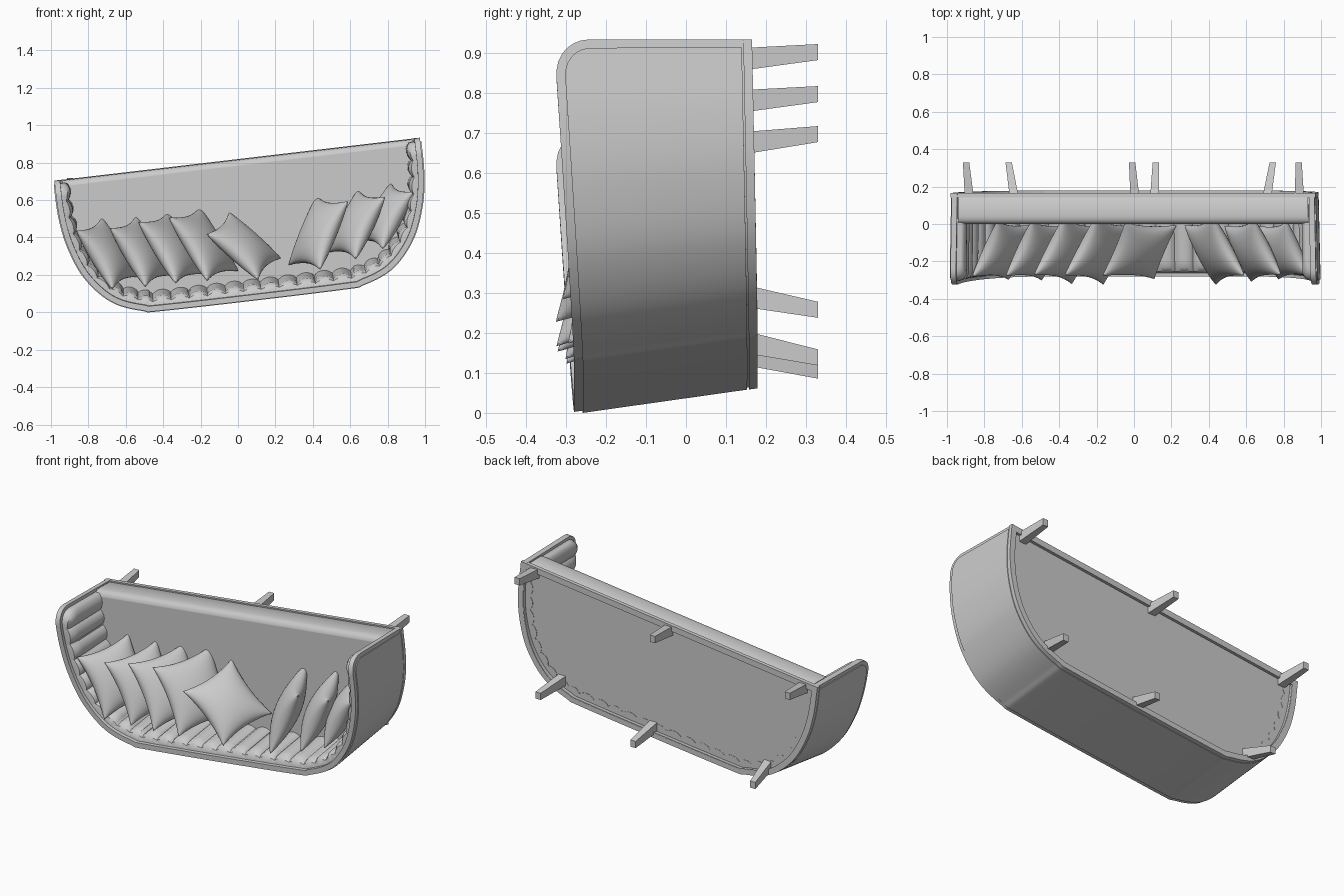
import bpy, bmesh, math
from mathutils import Vector

if "Cube" in bpy.data.objects:
    bpy.data.objects.remove(bpy.data.objects["Cube"])

# Sofa plan: u = along the front edge, v = depth to the back, y = height (up is -y)
TILT = math.radians(6.7)
C, S = math.cos(TILT), math.sin(TILT)

def world(u, v, y):
    return Vector((C * u + S * v - 0.005, y, 0.825 + S * u - C * v))

def make(name, verts, faces):
    me = bpy.data.meshes.new(name)
    me.from_pydata([tuple(p) for p in verts], [], faces)
    bm = bmesh.new()
    bm.from_mesh(me)
    bmesh.ops.remove_doubles(bm, verts=bm.verts, dist=1e-5)
    bmesh.ops.recalc_face_normals(bm, faces=bm.faces)
    bm.to_mesh(me)
    bm.free()
    ob = bpy.data.objects.new(name, me)
    bpy.context.collection.objects.link(ob)
    return ob

# U-shaped plan outline, smoothed and mirrored
half = [(0.99, 0), (0.985, 0.2), (0.955, 0.37), (0.885, 0.54), (0.76, 0.68), (0.6, 0.748), (0.45, 0.762)]
ctrl = [Vector(p) for p in half + [(-u, v) for u, v in reversed(half)]]
ext = [2 * ctrl[0] - ctrl[1]] + ctrl + [2 * ctrl[-1] - ctrl[-2]]
path = []
for i in range(len(ctrl) - 1):
    a, b, c, d = ext[i:i + 4]
    for k in range(12):
        t = k / 12
        path.append(0.5 * (2 * b + (c - a) * t + (2 * a - 5 * b + 4 * c - d) * t * t
                           + (3 * b - a - 3 * c + d) * t ** 3))
path.append(ctrl[-1])
dist = [0.0]
for a, b in zip(path, path[1:]):
    dist.append(dist[-1] + (b - a).length)
LEN = dist[-1]

def at(s):
    i = max(k for k in range(len(path) - 1) if dist[k] <= s + 1e-9)
    return path[i].lerp(path[i + 1], (s - dist[i]) / (dist[i + 1] - dist[i]))

def plan(s, o, y):
    """Outline point at length s, offset o inwards, leaning inwards towards the base."""
    p = at(s)
    t = (at(min(s + 0.02, LEN)) - at(max(s - 0.02, 0))).normalized()
    q = p + Vector((-t.y, t.x)) * o
    k = (y + 0.27) / 0.43
    return q.x * (1 - 0.008 * k), q.y * (1 - 0.08 * k)

def top_y(v):
    return -0.33 + 0.05 * v / 0.76

def bottom_y(v):
    return 0.163 + 0.014 * v / 0.76

def wall(name, outer, inner, inset=0.0, top=None, bottom=None, r=0.09, n=200, rows=10):
    """Closed strip along the U; inner may be a function of (length, height fraction)."""
    near = [0, 0.003, 0.01, 0.02, 0.035, 0.055, 0.08]
    L = LEN - 2 * inset
    ss = near + [0.1 + (L - 0.2) * i / n for i in range(n + 1)] + [L - x for x in reversed(near)]
    verts, faces = [], []
    m = 2 * (rows + 1)
    for s0 in ss:
        s = s0 + inset
        v = at(s).y
        d = min(s0, L - s0, r)
        y0 = top(v) if top else top_y(v) + inset + r - math.sqrt(r * r - (r - d) ** 2)
        y1 = bottom(v) if bottom else bottom_y(v)
        for side in (0, 1):
            for j in range(rows + 1):
                h = j / rows if side == 0 else 1 - j / rows
                h = h * h * (3 - 2 * h)
                y = y0 + (y1 - y0) * h
                o = outer if side == 0 else (inner(s0 / L, y - y0) if callable(inner) else inner)
                verts.append(world(*plan(s, o, y), y))
    for i in range(len(ss) - 1):
        for j in range(m):
            k = (j + 1) % m
            faces.append((i * m + j, i * m + k, (i + 1) * m + k, (i + 1) * m + j))
    e = (len(ss) - 1) * m
    faces += [tuple(range(m)), tuple(range(e, e + m))]
    return make(name, verts, faces)

# Shell, outer upholstered panel and base trim
wall("shell", 0.006, 0.036)
wall("outer_panel", 0.0, 0.02, inset=0.022, bottom=lambda v: bottom_y(v) - 0.024, r=0.07)
wall("base_trim", 0.0, 0.034, top=lambda v: bottom_y(v) - 0.02,
     bottom=lambda v: bottom_y(v) + 0.002, rows=2)

# Channel-tufted lining
def channels(f, depth):
    bulge = abs(math.sin(math.pi * 31 * f)) ** 0.55
    x = min(max(depth / 0.04, 0), 1)
    return 0.04 + (0.018 + 0.026 * bulge) * math.sqrt(1 - (1 - x) ** 2)

wall("channel_lining", 0.03, channels, inset=0.018, bottom=lambda v: 0.15, r=0.075, n=372, rows=12)

# Seat cushion with rounded front edge
verts, faces, N = [], [], 80
layers = [(0.148, 0.012), (0.135, 0.004), (0.04, 0.003), (0.02, 0.007), (0.007, 0.017), (0.0, 0.035)]
for y, front in layers:
    for i in range(N + 1):
        u, v = plan(LEN * i / N, 0.042, y)
        verts.append(world(u, max(v, front), y))
M = N + 1
for a in range(len(layers) - 1):
    for i in range(M):
        j = (i + 1) % M
        faces.append((a * M + i, a * M + j, (a + 1) * M + j, (a + 1) * M + i))
faces += [tuple(range(M)), tuple(range((len(layers) - 1) * M, len(layers) * M))]
make("seat_cushion", verts, faces)

def block(name, lower, upper):
    make(name, lower + upper, [(0, 1, 2, 3), (4, 5, 6, 7)] +
         [(i, (i + 1) % 4, (i + 1) % 4 + 4, i + 4) for i in range(4)])

# Front rail under the cushion
ring = [(-0.98, 0), (0.98, 0), (0.98, 0.035), (-0.98, 0.035)]
block("front_rail", [world(u, v, 0.142) for u, v in ring], [world(u, v, 0.165) for u, v in ring])

# Tapered splayed legs: (root x, root z, foot x, foot z)
legs = [(-0.88, 0.68, -0.898, 0.703), (0.005, 0.785, -0.01, 0.803), (0.885, 0.89, 0.88, 0.908),
        (-0.64, 0.155, -0.67, 0.112), (0.11, 0.185, 0.117, 0.145), (0.71, 0.30, 0.742, 0.264)]
for i, (x0, z0, x1, z1) in enumerate(legs):
    def quad(x, z, y, a, b):
        return [Vector((x + p * a, y, z + q * b)) for p, q in ((-1, -1), (1, -1), (1, 1), (-1, 1))]
    block(f"leg_{i + 1}", quad(x0, z0, 0.14, 0.024, 0.028), quad(x1, z1, 0.33, 0.017, 0.02))

# Scatter pillows: (x, z, edge angle, lean, roll, size)
pillows = [(-0.70, 0.32, -57, 27, 3, 0.185), (-0.52, 0.33, -57, 27, 4, 0.185),
           (-0.355, 0.35, -55, 27, 8, 0.195), (-0.185, 0.37, -55, 28, 8, 0.20),
           (0.03, 0.36, -40, 30, 3, 0.185), (0.43, 0.43, 64, 27, -8, 0.20),
           (0.635, 0.475, 62, 26, -6, 0.185), (0.795, 0.52, 60, 24, -4, 0.175)]
G = 22
for n, (x, z, ang, lean, roll, size) in enumerate(pillows):
    ang, lean, roll = map(math.radians, (ang, lean, roll))
    d = Vector((math.cos(ang), 0, math.sin(ang)))
    m = Vector((-math.sin(ang), 0, math.cos(ang)))
    up = Vector((0, -1, 0)) * math.cos(lean) - m * math.sin(lean)
    nor = d.cross(up)
    e1 = d * math.cos(roll) + up * math.sin(roll)
    e2 = up * math.cos(roll) - d * math.sin(roll)
    verts, faces = [], []
    for side in (-1, 1):
        base = len(verts)
        for i in range(G + 1):
            for j in range(G + 1):
                a, b = (math.sin(math.pi / 2 * (2 * k / G - 1)) for k in (i, j))
                fa, fb = 1 - a * a, 1 - b * b
                px, py = a * (1 - 0.13 * fb), b * (1 - 0.13 * fa)
                h = 0.068 * max(fa * fb, 0) ** 0.45
                p = Vector((x, -0.142, z)) + e1 * px * size + e2 * py * size * 0.9 + nor * h * side
                verts.append(p)
        for i in range(G):
            for j in range(G):
                k = base + i * (G + 1) + j
                faces.append((k, k + 1, k + G + 2, k + G + 1))
    make(f"pillow_{n + 1}", verts, faces)

# Smooth shading with sharp edges kept, and rest the model on z = 0
obs = list(bpy.context.collection.objects)
low = min(v.co.z for o in obs for v in o.data.vertices)
for o in obs:
    for v in o.data.vertices:
        v.co.z -= low
    o.select_set(True)
bpy.context.view_layer.objects.active = obs[0]
bpy.ops.object.shade_smooth_by_angle(angle=math.radians(35))
